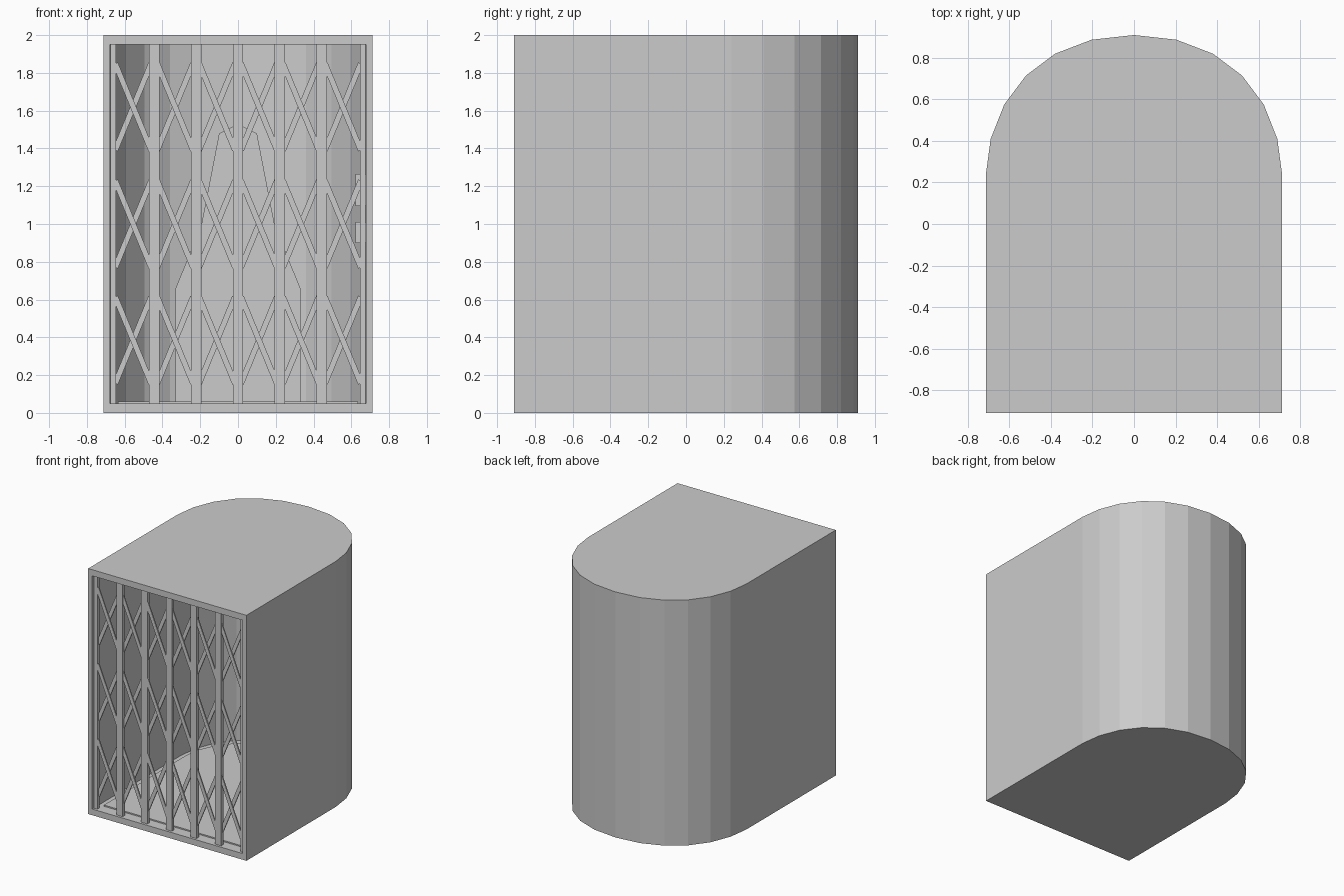
import bpy, bmesh
from math import atan2, hypot
from mathutils import Matrix, Vector

if "Cube" in bpy.data.objects:
    bpy.data.objects.remove(bpy.data.objects["Cube"])


def make_object(name, bm):
    bmesh.ops.recalc_face_normals(bm, faces=bm.faces[:])
    me = bpy.data.meshes.new(name)
    bm.to_mesh(me)
    bm.free()
    ob = bpy.data.objects.new(name, me)
    bpy.context.collection.objects.link(ob)
    return ob


def prism(name, points, direction):
    bm = bmesh.new()
    face = bm.faces.new([bm.verts.new(p) for p in points])
    ext = bmesh.ops.extrude_face_region(bm, geom=[face])
    verts = [v for v in ext["geom"] if isinstance(v, bmesh.types.BMVert)]
    bmesh.ops.translate(bm, verts=verts, vec=Vector(direction))
    return make_object(name, bm)


def add_box(bm, center, size, rot=Matrix.Identity(4)):
    mat = Matrix.Translation(center) @ rot @ Matrix.Diagonal((*size, 1))
    bmesh.ops.create_cube(bm, size=1, matrix=mat)


# Half of the U-shaped plan, from the side wall to the middle of the back
ARC = [(.713, .24), (.69, .41), (.625, .575), (.52, .715), (.38, .82), (.205, .887)]


def plan(sx, back, front, z):
    s = (back - .24) / .67
    half = [(.713 * sx, front)] + [(x * sx, .24 + (y - .24) * s) for x, y in ARC]
    pts = half + [(0, back)] + [(-x, y) for x, y in reversed(half)]
    return [(x, y, z) for x, y in pts]


# Hollow cabin, open at the front
cabin = prism("cabin", plan(1, .91, -.91, 0), (0, 0, 2))
cutter = prism("cabin_cutter", plan(.95, .865, -1.0, .05), (0, 0, 1.9))
mod = cabin.modifiers.new("hollow", 'BOOLEAN')
mod.operation = 'DIFFERENCE'
mod.solver = 'EXACT'
mod.object = cutter
cutter.hide_render = True
cutter.hide_set(True)

# Raised floor mat following the plan
prism("floor_mat", plan(.89, .77, -.82, .045), (0, 0, .015))

# Tapered panel on the back wall
half = [(.33, .06), (.33, .66), (.265, .82), (.195, .99), (.1, 1.48)]
outline = half + [(0, 1.53)] + [(-x, z) for x, z in reversed(half)]
prism("back_panel", [(x, .78, z) for x, z in outline], (0, .03, 0))

# Folding gate posts
GATE_Y, STEP = -.875, .222
bm = bmesh.new()
for i in range(-3, 4):
    width = .03 if abs(i) == 3 else .055
    x = i * STEP if abs(i) < 3 else i / 3 * .66
    add_box(bm, (x, GATE_Y, 1), (width, .03, 1.9))
make_object("gate_posts", bm)

# Crossed gate slats, three rows in each bay
bm = bmesh.new()
dx, dz = .19, .19 * 2.42
for i in range(6):
    for z in (.385, 1.0, 1.62):
        for side in (-1, 1):
            rot = Matrix.Rotation(side * atan2(dx, dz), 4, 'Y')
            add_box(bm, ((i - 2.5) * STEP, GATE_Y + side * .005, z),
                    (.03, .01, hypot(dx, dz)), rot)
make_object("gate_slats", bm)

# Control plates on the right inner wall
bm = bmesh.new()
add_box(bm, (.653, -.2, 1.18), (.06, .16, .17))
add_box(bm, (.653, -.2, .955), (.06, .16, .11))
make_object("control_plates", bm)
